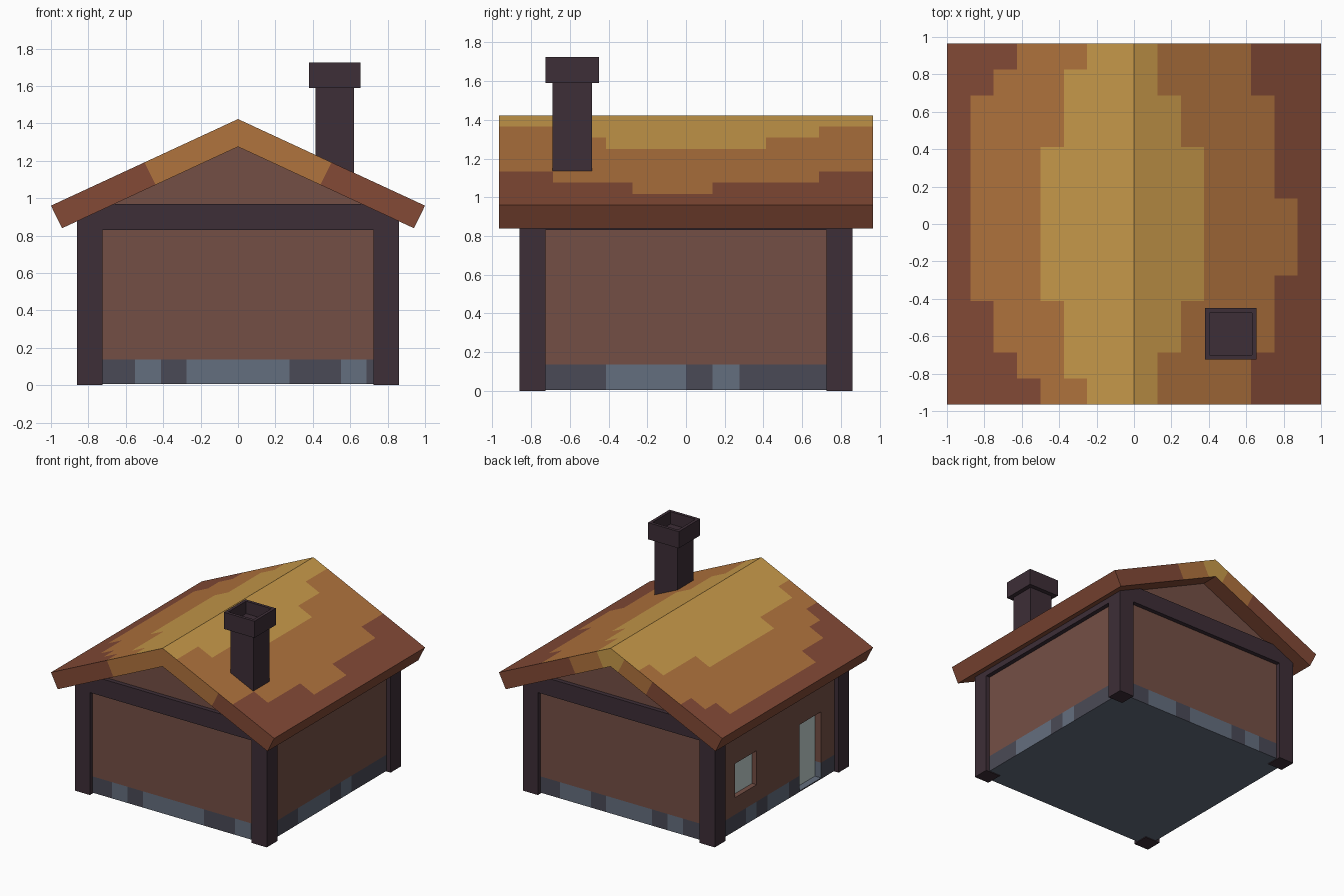
import bpy, bmesh
from mathutils import Vector

if "Cube" in bpy.data.objects:
    bpy.data.objects.remove(bpy.data.objects["Cube"])

def material(name, hexcode):
    m = bpy.data.materials.new(name)
    rgb = [int(hexcode[i:i + 2], 16) / 255 for i in (0, 2, 4)]
    lin = [c / 12.92 if c < 0.04045 else ((c + 0.055) / 1.055) ** 2.4 for c in rgb]
    m.diffuse_color = (*lin, 1)
    m.use_nodes = True
    m.node_tree.nodes["Principled BSDF"].inputs["Base Color"].default_value = m.diffuse_color
    return m

GOLD = material("gold thatch", "c89a4a")
ORANGE = material("orange thatch", "b0733d")
RED = material("red brown thatch", "834a36")
TRIM = material("dark timber", "3d2e37")
WALL = material("brown plaster", "744f45")
DARK = material("dark stone", "4a4a56")
LIGHT = material("light stone", "646e7e")
GLASS = material("pale panel", "c0d0ce")

def make(name, bm, mats):
    bmesh.ops.recalc_face_normals(bm, faces=bm.faces)
    me = bpy.data.meshes.new(name)
    bm.to_mesh(me)
    bm.free()
    for m in mats:
        me.materials.append(m)
    ob = bpy.data.objects.new(name, me)
    bpy.context.collection.objects.link(ob)
    return ob

def box_bm(x0, x1, y0, y1, z0, z1):
    bm = bmesh.new()
    bmesh.ops.create_cube(bm, size=1)
    for v in bm.verts:
        v.co = Vector((x1 if v.co.x > 0 else x0,
                       y1 if v.co.y > 0 else y0,
                       z1 if v.co.z > 0 else z0))
    return bm

def box(name, dims, mats):
    return make(name, box_bm(*dims), mats)

P, W, I = 0.86, 0.825, 0.725      # post outside, wall face, post inside
U = 0.1375                        # stone and roof pattern step

# Stone base, coloured in blocks along each side
light_x = {-1: [(-4, -3), (-2, 2), (4, 5)], 1: [(2, 4), (-2, 1), (-4, -3)]}
light_y = {1: [(-3, 0), (1, 2)], -1: [(2, 3), (-1, 1)]}
bm = box_bm(-W, W, -W, W, 0.006, U)
for i in range(-5, 6):
    for n in ((1, 0, 0), (0, 1, 0)):
        bmesh.ops.bisect_plane(bm, geom=bm.verts[:] + bm.edges[:] + bm.faces[:],
                               plane_co=Vector(n) * i * U, plane_no=n)
bm.normal_update()
for f in bm.faces:
    c, n = f.calc_center_median(), f.normal
    if abs(n.z) > 0.5:
        continue
    if abs(n.y) > 0.5:
        spans, t = light_x[1 if n.y > 0 else -1], c.x / U
    else:
        spans, t = light_y[1 if n.x > 0 else -1], c.y / U
    f.material_index = 0 if any(a < t < b for a, b in spans) else 1
base = make("stone_base", bm, [LIGHT, DARK])

# Walls with both gables as one prism
bm = bmesh.new()
prof = [(-W, U), (W, U), (W, 0.9), (0, 1.28), (-W, 0.9)]
face = bm.faces.new([bm.verts.new((x, -W, z)) for x, z in prof])
ext = bmesh.ops.extrude_face_region(bm, geom=[face])["geom"]
bmesh.ops.translate(bm, vec=(0, 2 * W, 0),
                    verts=[g for g in ext if isinstance(g, bmesh.types.BMVert)])
walls = make("walls", bm, [WALL])

# Door and window recesses on the left side, with pale panels
def recess(name, y0, y1, z0, z1, depth, targets):
    cutter = box(name + "_cutter", (-1, -W + depth + 0.01, y0, y1, z0, z1), [])
    cutter.hide_render = True
    for ob in targets:
        mod = ob.modifiers.new("cut", "BOOLEAN")
        mod.operation, mod.object, mod.solver = "DIFFERENCE", cutter, "EXACT"
        bpy.context.view_layer.objects.active = ob
        bpy.ops.object.modifier_apply(modifier=mod.name)
    bpy.data.objects.remove(cutter)
    box(name, (-W + depth, -W + depth + 0.01, y0, y1, z0, z1), [GLASS])

recess("window", 2 * U, 4 * U, 2 * U, 4 * U, 0.04, [walls])
recess("door", -4 * U, -2 * U, 0.015, 4 * U, 0.055, [walls, base])

# Corner posts and top beams
for sx in (-1, 1):
    for sy in (-1, 1):
        xs, ys = sorted((sx * I, sx * P)), sorted((sy * I, sy * P))
        box("corner_post", (*xs, *ys, 0, 0.93), [TRIM])
for s in (-1, 1):
    a, b = sorted((s * I, s * P))
    box("gable_beam", (-P, P, a, b, 0.83, 0.97), [TRIM])
    box("eave_beam", (a, b, -I, I, 0.83, 0.95), [TRIM])

# Roof: stepped colour bands, limits in eighths of the half width
# each row: (lowest y in steps, gold limit, orange limit)
bands = {-1: [(6, 2, 5), (5, 3, 6), (3, 3, 7), (-3, 4, 7), (-5, 3, 6), (-6, 3, 5), (-8, 2, 4)],
         1: [(5, 1, 5), (3, 2, 6), (1, 3, 6), (-2, 3, 7), (-3, 3, 6), (-5, 2, 6), (-8, 1, 5)]}
ends = {-1: (0, 4), 1: (1, 3)}    # gold and orange limits on front and back edges

def shade(limits, k):
    return 0 if k < limits[0] else 1 if k < limits[1] else 2

bm = bmesh.new()
rows = [i * U for i in range(-7, 8)]
rows[0], rows[-1] = -0.965, 0.965

def top(s, k, y):
    return (s * k / 8, y, 1.423 - 0.463 * k / 8)

def under(s, k, y):
    x = max(0, k / 8 - 0.06)
    return (s * x, y, 1.275 - 0.463 * x)

def quad(pts, mat):
    bm.faces.new([bm.verts.new(p) for p in pts]).material_index = mat

for s in (-1, 1):
    for k in range(8):
        for j in range(14):
            y0, y1 = rows[j], rows[j + 1]
            mid = j - 6.5
            lim = next(b[1:] for b in bands[s] if mid > b[0])
            quad([top(s, k, y0), top(s, k + 1, y0), top(s, k + 1, y1), top(s, k, y1)], shade(lim, k))
            quad([under(s, k, y0), under(s, k + 1, y0), under(s, k + 1, y1), under(s, k, y1)], 2)
            if k == 7:
                quad([top(s, 8, y0), top(s, 8, y1), under(s, 8, y1), under(s, 8, y0)], 2)
        for e in (-1, 1):
            y = e * 0.965
            quad([top(s, k, y), top(s, k + 1, y), under(s, k + 1, y), under(s, k, y)], shade(ends[e], k))
bmesh.ops.remove_doubles(bm, verts=bm.verts, dist=0.0005)
make("roof", bm, [GOLD, ORANGE, RED])

# Chimney shaft and hollow cap
box("chimney_shaft", (0.415, 0.62, -0.69, -0.485, 1.1, 1.592), [TRIM])
bm = box_bm(0.38, 0.655, -0.725, -0.45, 1.59, 1.725)
bm.normal_update()
lid = max(bm.faces, key=lambda f: f.calc_center_median().z)
bmesh.ops.inset_region(bm, faces=[lid], thickness=0.035)
ext = bmesh.ops.extrude_face_region(bm, geom=[lid])["geom"]
bmesh.ops.translate(bm, vec=(0, 0, -0.1),
                    verts=[g for g in ext if isinstance(g, bmesh.types.BMVert)])
if lid.is_valid:
    bmesh.ops.delete(bm, geom=[lid], context="FACES_ONLY")
make("chimney_cap", bm, [TRIM])
